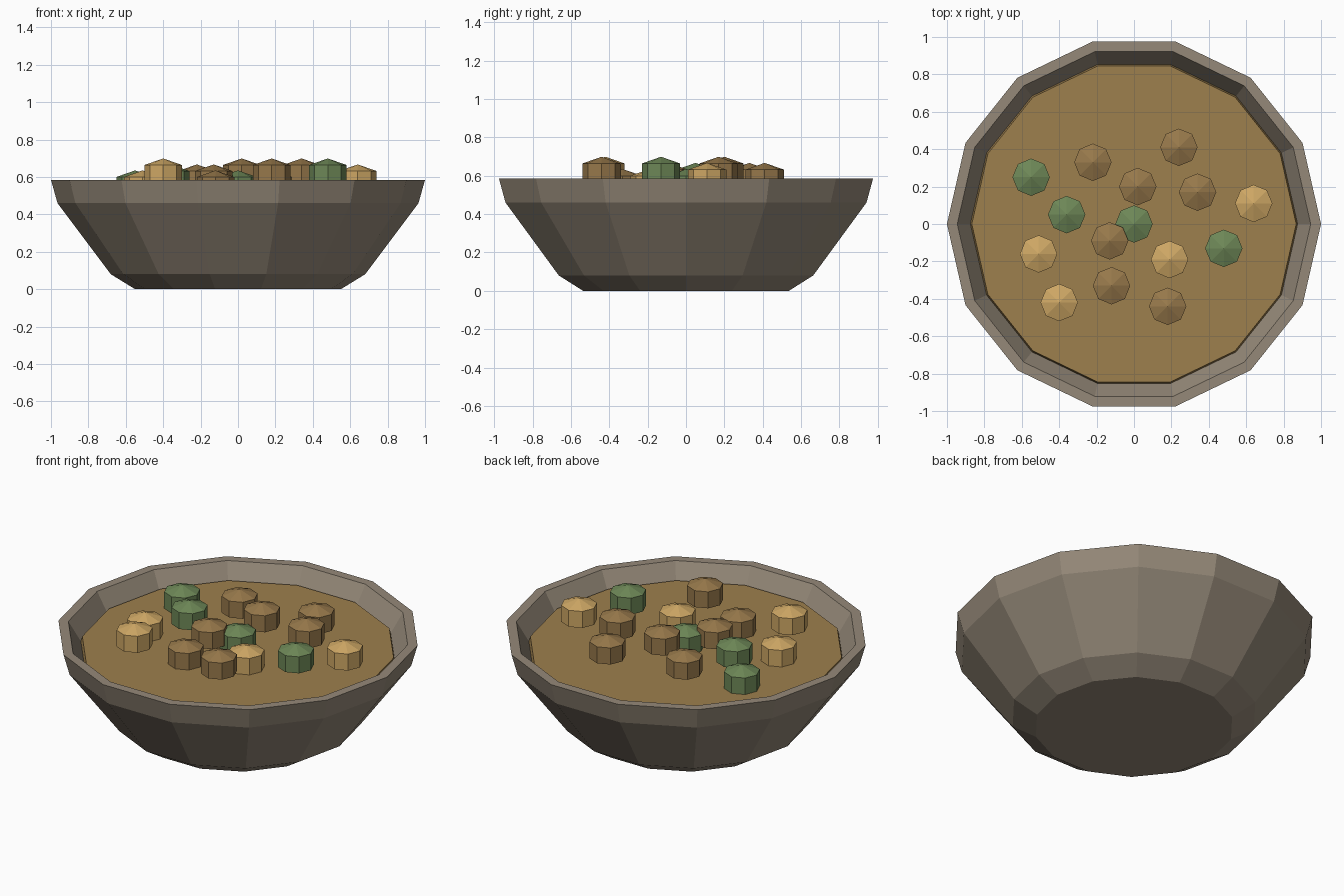
import bpy
import bmesh
from math import cos, sin, tau

cube = bpy.data.objects.get("Cube")
if cube:
    bpy.data.objects.remove(cube, do_unlink=True)


def material(name, rgb):
    mat = bpy.data.materials.new(name)
    mat.use_nodes = True
    colour = (*rgb, 1.0)
    mat.diffuse_color = colour
    mat.node_tree.nodes["Principled BSDF"].inputs["Base Color"].default_value = colour
    return mat


def lathe(name, profile, sides, mat, location=(0, 0, 0)):
    """Turn a (radius, height) profile round z; zero radius makes a tip, open ends are capped."""
    bm = bmesh.new()
    rings = []
    for r, z in profile:
        if r == 0:
            rings.append([bm.verts.new((0, 0, z))] * sides)
        else:
            rings.append([bm.verts.new((r * cos(tau * i / sides), r * sin(tau * i / sides), z))
                          for i in range(sides)])
    for low, high in zip(rings, rings[1:]):
        for i in range(sides):
            j = (i + 1) % sides
            corners = dict.fromkeys((low[i], low[j], high[j], high[i]))
            bm.faces.new(list(corners))
    for ring, (r, z) in ((rings[0], profile[0]), (rings[-1], profile[-1])):
        if r > 0:
            bm.faces.new(ring)
    bmesh.ops.recalc_face_normals(bm, faces=bm.faces)
    mesh = bpy.data.meshes.new(name)
    bm.to_mesh(mesh)
    bm.free()
    mesh.materials.append(mat)
    obj = bpy.data.objects.new(name, mesh)
    obj.location = location
    bpy.context.collection.objects.link(obj)
    return obj


clay = material("grey brown clay", (0.30, 0.25, 0.19))
broth = material("brown broth", (0.34, 0.215, 0.075))
meat = material("meat brown", (0.31, 0.19, 0.07))
potato = material("potato yellow", (0.62, 0.39, 0.13))
herb = material("herb green", (0.155, 0.245, 0.095))

# Bowl: outside wall, rim, inside wall and floor in one profile
lathe("bowl", [(0.55, 0), (0.68, 0.08), (0.965, 0.46), (1.0, 0.585),
               (0.945, 0.585), (0.87, 0.46), (0.6, 0.12)], 14, clay)

# Stew surface with slightly sloping edge
lathe("stew", [(0.877, 0.46), (0.867, 0.50)], 14, broth)

# Chunks at three heights: (x, y, height step)
chunks = {
    "meat_chunk": (meat, [(-0.22, 0.33, 1), (0.24, 0.41, 1), (0.02, 0.20, 2), (0.34, 0.17, 2),
                          (-0.13, -0.09, 1), (-0.12, -0.33, 0), (0.18, -0.44, 2)]),
    "potato_chunk": (potato, [(0.64, 0.11, 1), (-0.51, -0.16, 0), (0.19, -0.19, 0),
                              (-0.40, -0.42, 2)]),
    "herb_chunk": (herb, [(-0.55, 0.25, 0), (-0.36, 0.05, 1), (0, 0, 0), (0.48, -0.13, 2)]),
}
for name, (mat, spots) in chunks.items():
    for x, y, step in spots:
        lathe(name, [(0.1, 0), (0.1, 0.1), (0, 0.135)], 8, mat,
              (x, y, 0.50 + 0.032 * step))
